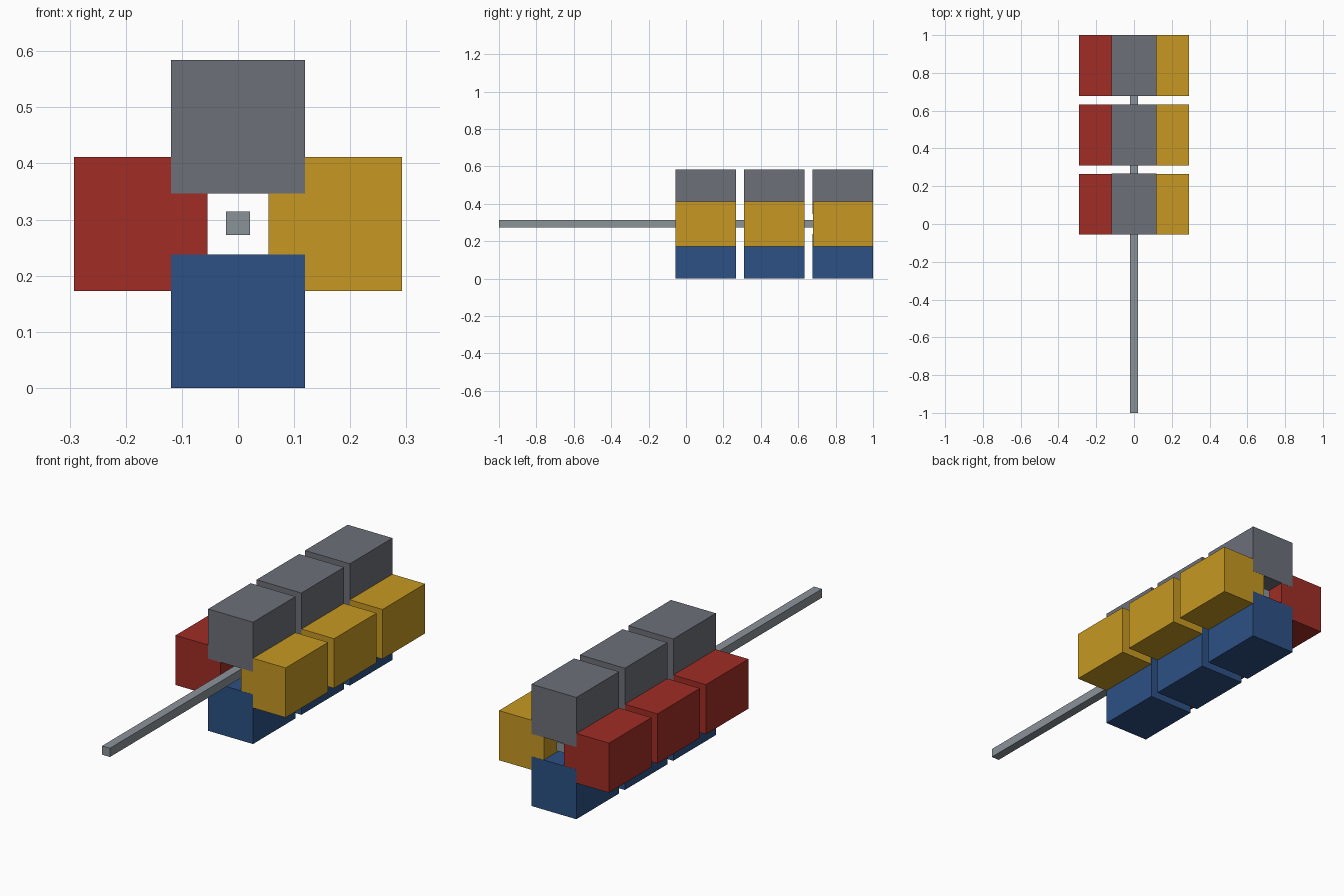
import bpy
import bmesh
from mathutils import Vector

cube = bpy.data.objects.get("Cube")
if cube:
    bpy.data.objects.remove(cube, do_unlink=True)


def linear(c):
    c /= 255
    return c / 12.92 if c <= 0.04045 else ((c + 0.055) / 1.055) ** 2.4


def material(name, rgb):
    colour = [linear(c) for c in rgb] + [1.0]
    mat = bpy.data.materials.new(name)
    mat.use_nodes = True
    mat.diffuse_color = colour
    mat.node_tree.nodes["Principled BSDF"].inputs["Base Color"].default_value = colour
    return mat


def box(name, centre, size, mat):
    bm = bmesh.new()
    bmesh.ops.create_cube(bm, size=1)
    bmesh.ops.scale(bm, vec=size, verts=bm.verts)
    mesh = bpy.data.meshes.new(name)
    bm.to_mesh(mesh)
    bm.free()
    mesh.materials.append(mat)
    obj = bpy.data.objects.new(name, mesh)
    obj.location = centre
    bpy.context.collection.objects.link(obj)
    return obj


AXIS_Z = 0.292      # height of the central rod
WIDTH = 0.238       # square section of each block
LENGTH = 0.322
PITCH = 0.367       # spacing of the rows along the rod
OFFSET = 0.173      # block centre to rod axis
LIP = 0.001         # upper and lower blocks sit a hair proud of the side ones

# Side, direction from the rod, extra length, colour
sides = [
    ("upper", Vector((0, 0, 1)), LIP, material("slate grey", (108, 112, 121))),
    ("lower", Vector((0, 0, -1)), LIP, material("blue", (44, 81, 133))),
    ("left", Vector((1, 0, 0)), 0, material("golden yellow", (199, 153, 34))),
    ("right", Vector((-1, 0, 0)), 0, material("red", (161, 45, 37))),
]

# Three rows of four blocks around the rod
for row, row_name in enumerate(("front", "middle", "back")):
    y = 1 - LENGTH / 2 - (2 - row) * PITCH
    for side, direction, extra, mat in sides:
        centre = Vector((0, y, AXIS_Z)) + direction * OFFSET
        box(f"{row_name}_{side}_block", centre, (WIDTH, LENGTH + extra, WIDTH), mat)

# Central square rod, ending just inside the back row
ROD_START, ROD_END = -1.0, 0.95
box("central_rod", (0, (ROD_START + ROD_END) / 2, AXIS_Z + 0.001),
    (0.042, ROD_END - ROD_START, 0.042), material("light steel grey", (139, 147, 153)))
